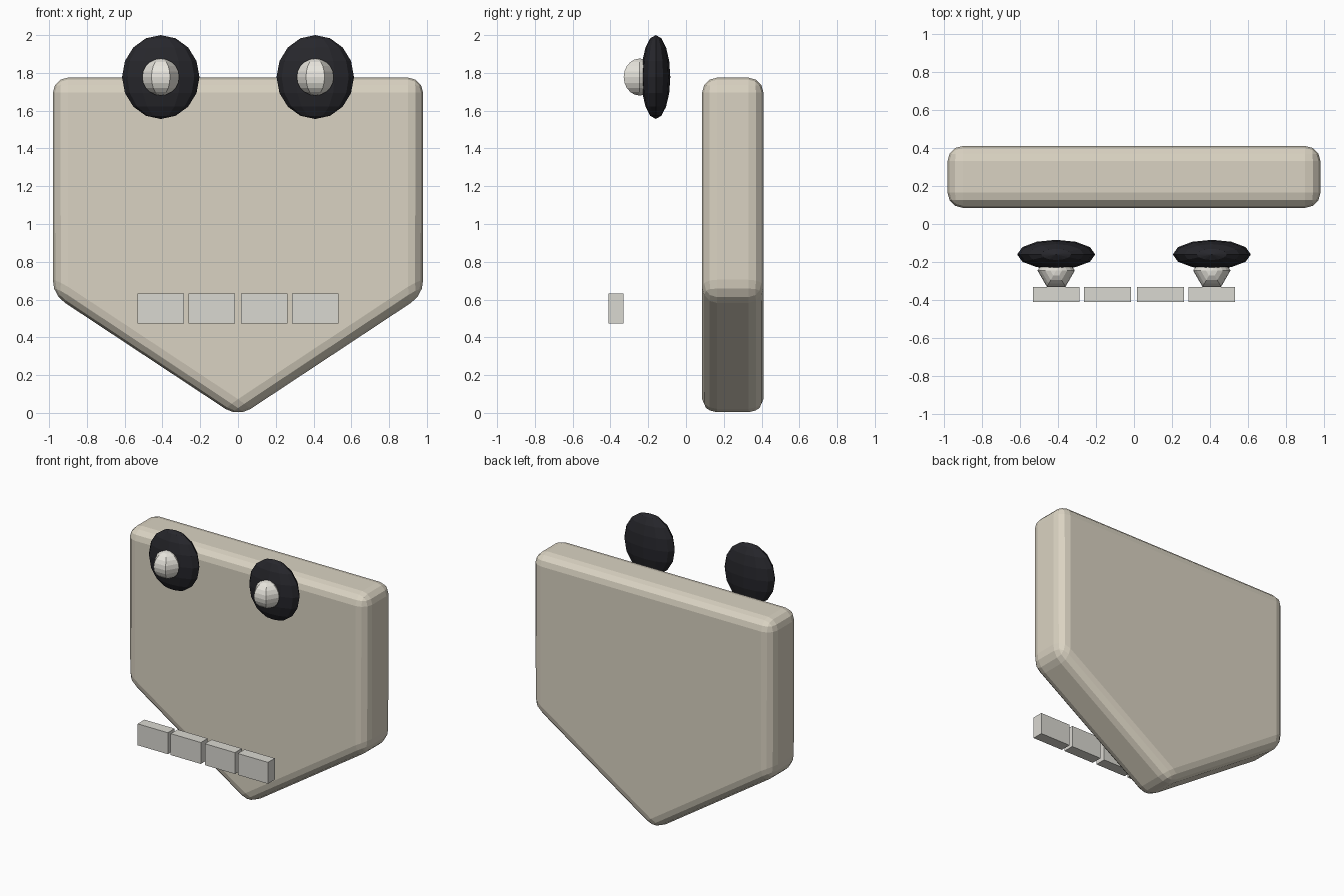
import bpy, bmesh
from mathutils import Matrix

if "Cube" in bpy.data.objects:
    bpy.data.objects.remove(bpy.data.objects["Cube"])


def material(name, rgb):
    m = bpy.data.materials.new(name)
    m.diffuse_color = (*rgb, 1)
    m.use_nodes = True
    m.node_tree.nodes["Principled BSDF"].inputs["Base Color"].default_value = m.diffuse_color
    return m


TAN = material("tan", (0.70, 0.65, 0.54))
BLACK = material("black", (0.02, 0.02, 0.025))
WHITE = material("white", (0.80, 0.78, 0.72))
PALE = material("pale", (0.70, 0.69, 0.64))


def make(name, bm, mat):
    bmesh.ops.recalc_face_normals(bm, faces=bm.faces)
    me = bpy.data.meshes.new(name)
    bm.to_mesh(me)
    bm.free()
    me.materials.append(mat)
    ob = bpy.data.objects.new(name, me)
    bpy.context.collection.objects.link(ob)
    return ob


def place(loc, scale):
    return Matrix.Translation(loc) @ Matrix.Diagonal((*scale, 1))


def ball(name, loc, radii, segs, rings, mat, turn=0):
    bm = bmesh.new()
    bmesh.ops.create_uvsphere(
        bm, u_segments=segs, v_segments=rings, radius=1,
        matrix=place(loc, radii) @ Matrix.Rotation(turn, 4, 'Z'))
    return make(name, bm, mat)


# Body: pentagonal slab with rounded edges
bm = bmesh.new()
outline = [(-0.98, 1.775), (-0.98, 0.625), (0, -0.023), (0.98, 0.625), (0.98, 1.775)]
face = bm.faces.new([bm.verts.new((x, 0.085, z)) for x, z in outline])
ext = bmesh.ops.extrude_face_region(bm, geom=[face])
bmesh.ops.translate(bm, vec=(0, 0.325, 0),
                    verts=[v for v in ext["geom"] if isinstance(v, bmesh.types.BMVert)])
body = make("body", bm, TAN)
bev = body.modifiers.new("rounding", 'BEVEL')
bev.width = 0.08
bev.segments = 3

for side, s in (("left", -1), ("right", 1)):
    # Eyes: flattened dark disc with a small pale ball in front
    ball(f"eye_{side}", (s * 0.409, -0.16, 1.778), (0.205, 0.077, 0.222), 12, 8, BLACK)
    ball(f"pupil_{side}", (s * 0.409, -0.245, 1.778), (0.098, 0.098, 0.098), 6, 10, WHITE,
         turn=1.5708)
    # Teeth: row of blocks
    for label, x in (("inner", 0.139), ("outer", 0.409)):
        bm = bmesh.new()
        bmesh.ops.create_cube(bm, size=1, matrix=place((s * x, -0.37, 0.553), (0.246, 0.08, 0.158)))
        make(f"tooth_{label}_{side}", bm, PALE)
